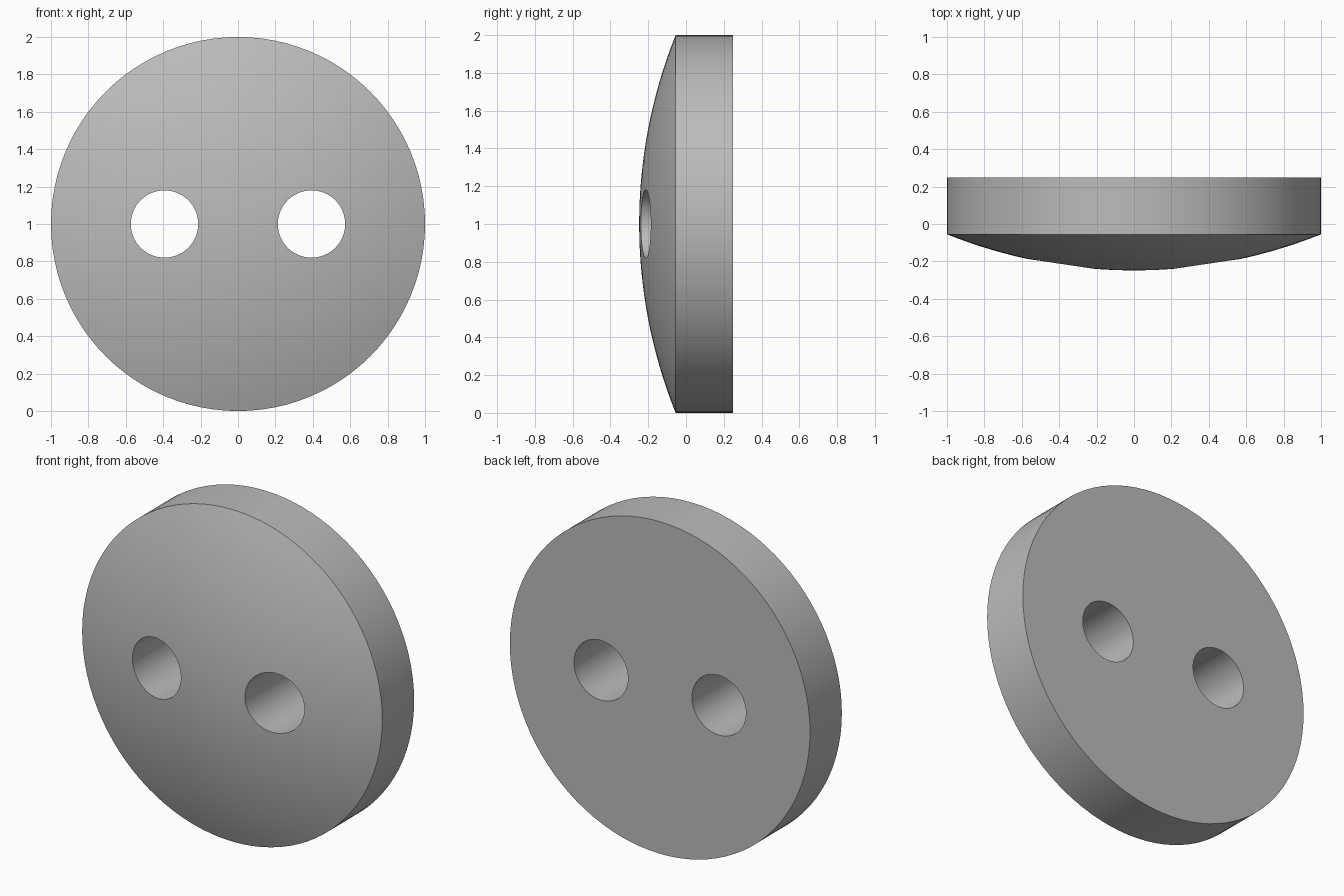
import bpy
import bmesh
from math import sqrt, radians, tau
from mathutils import Vector

cube = bpy.data.objects.get("Cube")
if cube:
    bpy.data.objects.remove(cube, do_unlink=True)

RADIUS = 1.0
BACK, RIM, APEX = 0.248, -0.055, -0.248
HOLE_RADIUS, HOLE_X = 0.18, 0.393
SEGMENTS, DOME_RINGS = 96, 16
CENTRE = Vector((0, 0, RADIUS))

grey = bpy.data.materials.new("button grey")
grey.use_nodes = True
colour = (0.5, 0.5, 0.5, 1)
grey.diffuse_color = colour
grey.node_tree.nodes["Principled BSDF"].inputs["Base Color"].default_value = colour


def lathe(name, profile, steps, centre):
    """Spin (radius, y) points around a y axis through the centre."""
    bm = bmesh.new()
    verts = [bm.verts.new(centre + Vector((r, y, 0))) for r, y in profile]
    edges = [bm.edges.new(pair) for pair in zip(verts, verts[1:])]
    bmesh.ops.spin(bm, geom=verts + edges, cent=centre, axis=(0, 1, 0),
                   angle=tau, steps=steps, use_duplicate=False)
    bmesh.ops.remove_doubles(bm, verts=bm.verts, dist=0.0001)
    bmesh.ops.recalc_face_normals(bm, faces=bm.faces)
    mesh = bpy.data.meshes.new(name)
    bm.to_mesh(mesh)
    bm.free()
    mesh.materials.append(grey)
    obj = bpy.data.objects.new(name, mesh)
    bpy.context.collection.objects.link(obj)
    return obj


# Button body: flat back, straight rim, shallow spherical front
sag = RIM - APEX
ball = (RADIUS ** 2 + sag ** 2) / (2 * sag)
profile = [(0, BACK), (RADIUS, BACK)]
for i in range(DOME_RINGS, -1, -1):
    r = RADIUS * i / DOME_RINGS
    profile.append((r, APEX + ball - sqrt(ball ** 2 - r ** 2)))
button = lathe("button", profile, SEGMENTS, CENTRE)
bpy.context.view_layer.objects.active = button
button.select_set(True)

# Two thread holes cut right through
for side in (-1, 1):
    cutter = lathe("hole_cutter",
                   [(0, 1), (HOLE_RADIUS, 1), (HOLE_RADIUS, -1), (0, -1)],
                   64, CENTRE + Vector((side * HOLE_X, 0, 0)))
    cutter.hide_render = True
    cut = button.modifiers.new("thread_hole", 'BOOLEAN')
    cut.operation = 'DIFFERENCE'
    cut.solver = 'EXACT'
    cut.object = cutter
    bpy.ops.object.modifier_apply(modifier=cut.name)
    bpy.data.objects.remove(cutter, do_unlink=True)

bpy.ops.object.shade_smooth_by_angle(angle=radians(30))
